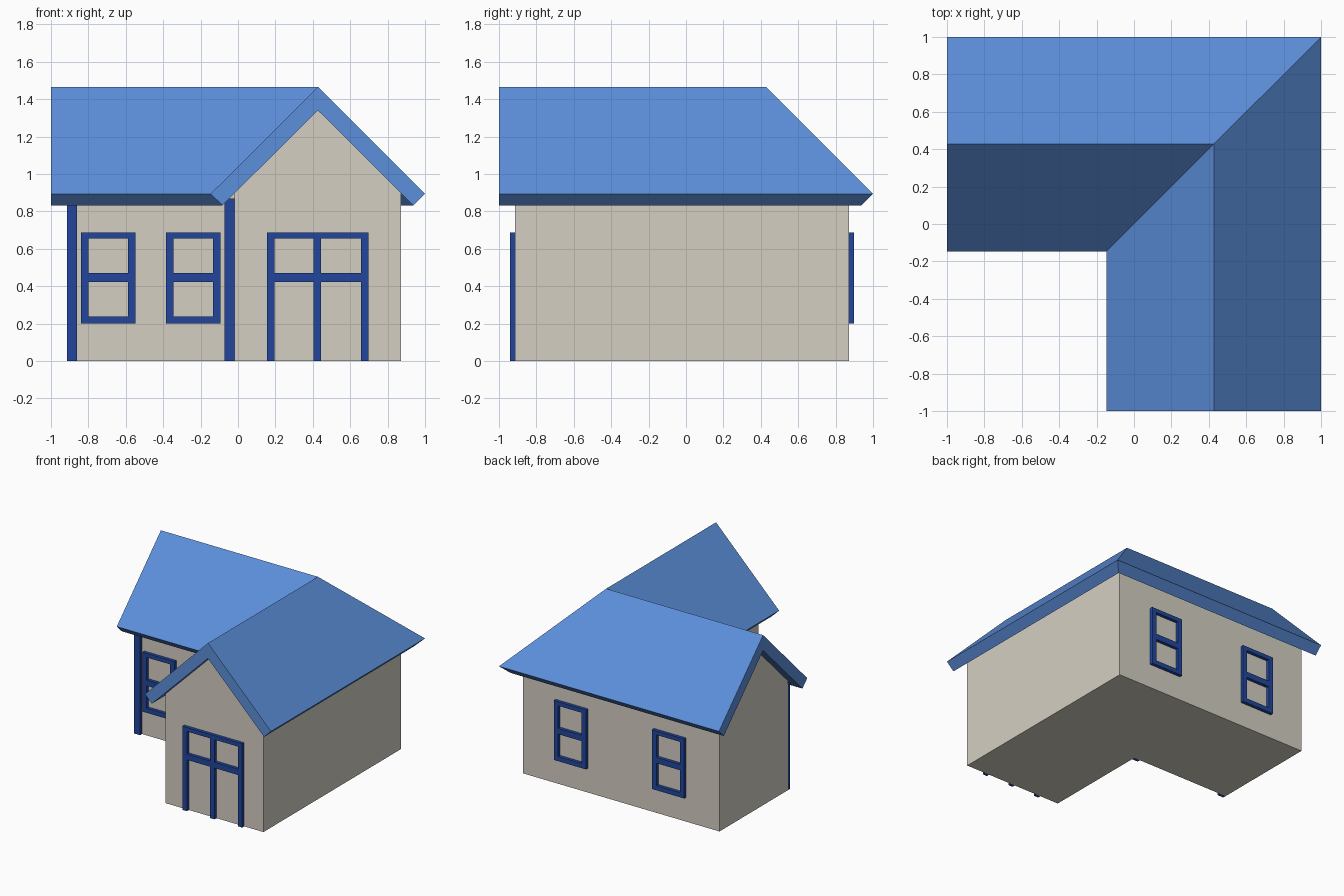
import bpy
import bmesh

if "Cube" in bpy.data.objects:
    bpy.data.objects.remove(bpy.data.objects["Cube"], do_unlink=True)


def material(name, rgb):
    mat = bpy.data.materials.new(name)
    mat.use_nodes = True
    mat.diffuse_color = (*rgb, 1)
    mat.node_tree.nodes["Principled BSDF"].inputs["Base Color"].default_value = (*rgb, 1)
    return mat


ROOF_BLUE = material("roof blue", (0.107, 0.275, 0.71))
WALL_CREAM = material("wall cream", (0.66, 0.625, 0.545))
TRIM_BLUE = material("trim blue", (0.016, 0.062, 0.34))

RIDGE = 0.427       # ridge line of both wings, in x and in y
HALF = 0.445        # half the width of a wing
WALL_END = -0.915   # gable wall position
INNER = RIDGE - HALF
OUTER = RIDGE + HALF
DEPTH = 0.026       # how far the trim stands out


def finish(bm, name, mat):
    bmesh.ops.recalc_face_normals(bm, faces=bm.faces)
    mesh = bpy.data.meshes.new(name)
    bm.to_mesh(mesh)
    bm.free()
    mesh.materials.append(mat)
    obj = bpy.data.objects.new(name, mesh)
    bpy.context.collection.objects.link(obj)
    return obj


def l_sweep(name, profile, end, mat):
    """Sweep a cross-section (offset from ridge, z) round the mitred corner."""
    bm = bmesh.new()
    rings = [
        [bm.verts.new((RIDGE + d, end, z)) for d, z in profile],
        [bm.verts.new((RIDGE + d, RIDGE + d, z)) for d, z in profile],
        [bm.verts.new((end, RIDGE + d, z)) for d, z in profile],
    ]
    n = len(profile)
    for a, b in zip(rings, rings[1:]):
        for i in range(n):
            j = (i + 1) % n
            bm.faces.new((a[i], a[j], b[j], b[i]))
    bm.faces.new(rings[0])
    bm.faces.new(rings[-1])
    return finish(bm, name, mat)


def bars(name, boxes, y0, y1):
    """Join upright and cross bars, each (x0, x1, z0, z1), into one object."""
    bm = bmesh.new()
    for x0, x1, z0, z1 in boxes:
        cube = bmesh.ops.create_cube(bm, size=1)["verts"]
        for v in cube:
            v.co = (x1 if v.co.x > 0 else x0,
                    y1 if v.co.y > 0 else y0,
                    z1 if v.co.z > 0 else z0)
    return finish(bm, name, TRIM_BLUE)


# Walls and roof, both following the L-shaped plan
l_sweep("walls", [(-HALF, 0), (-HALF, 0.898), (0, 1.343), (HALF, 0.898), (HALF, 0)],
        WALL_END, WALL_CREAM)
l_sweep("roof", [(-0.573, 0.894), (0, 1.466), (0.573, 0.894),
                 (0.51, 0.832), (0, 1.34), (-0.51, 0.832)], -1, ROOF_BLUE)

# Window frames
TOP, SILL, BAR = 0.688, 0.2, 0.04
RAIL = (0.422, 0.47)


def window(name, cx, y0, y1):
    l, r = cx - 0.146, cx + 0.146
    il, ir = l + BAR, r - BAR
    bars(name, [(l, il, SILL, TOP), (r - BAR, r, SILL, TOP),
                (il, ir, TOP - 0.033, TOP), (il, ir, *RAIL),
                (il, ir, SILL, SILL + 0.038)], y0, y1)


window("front_window_right", -0.693, INNER - DEPTH, INNER)
window("front_window_left", -0.239, INNER - DEPTH, INNER)
window("back_window_right", -0.466, OUTER, OUTER + DEPTH)
window("back_window_left", RIDGE, OUTER, OUTER + DEPTH)

# Double door frame on the front gable
uprights = [(x, x + BAR) for x in (0.154, 0.405, 0.657)]
door = [(a, b, 0, TOP) for a, b in uprights]
for (_, a), (b, _) in zip(uprights, uprights[1:]):
    door += [(a, b, TOP - 0.033, TOP), (a, b, *RAIL)]
bars("door_frame", door, WALL_END - DEPTH, WALL_END)

# Corner posts under the side wing's front eave
for name, x in (("post_right", WALL_END), ("post_left", INNER - 0.055)):
    bars(name, [(x, x + 0.055, 0, 0.87)], INNER - DEPTH, INNER)
